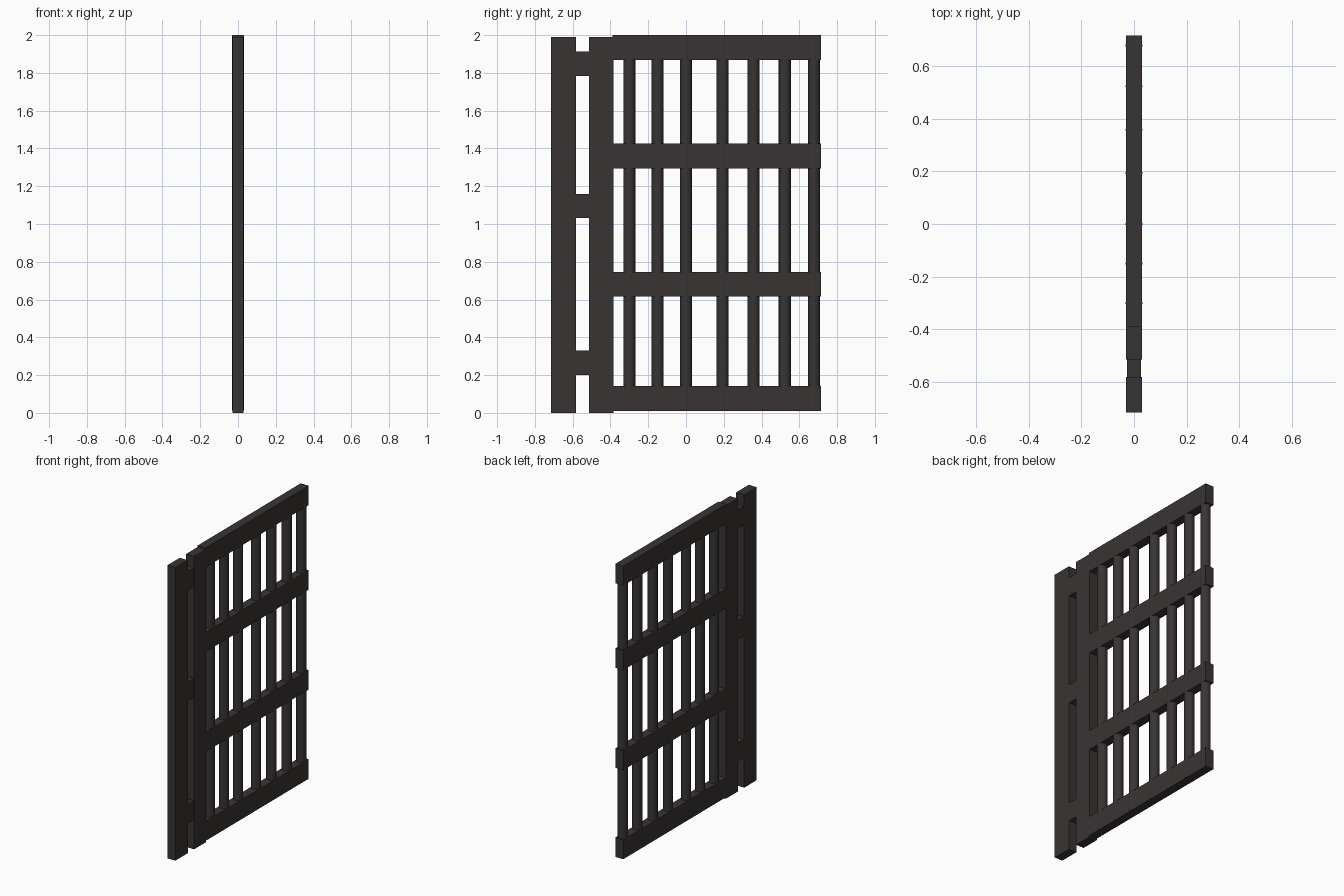
import bpy

if "Cube" in bpy.data.objects:
    bpy.data.objects.remove(bpy.data.objects["Cube"])

iron = bpy.data.materials.new("dark_iron")
iron.diffuse_color = (0.04, 0.034, 0.033, 1)
iron.use_nodes = True
iron.node_tree.nodes["Principled BSDF"].inputs["Base Color"].default_value = iron.diffuse_color


def box(name, half_x, y0, y1, z0, z1):
    bpy.ops.mesh.primitive_cube_add(size=1, location=(0, (y0 + y1) / 2, (z0 + z1) / 2))
    ob = bpy.context.object
    ob.name = name
    ob.scale = (2 * half_x, y1 - y0, z1 - z0)
    bpy.ops.object.transform_apply(location=False, rotation=False, scale=True)
    ob.data.materials.append(iron)


def bar(name, y, z0, z1, radius=0.032):
    bpy.ops.mesh.primitive_cylinder_add(vertices=16, radius=radius, depth=z1 - z0,
                                        location=(0, y, (z0 + z1) / 2))
    ob = bpy.context.object
    ob.name = name
    ob.data.materials.append(iron)
    bpy.ops.object.shade_smooth_by_angle()


# Fixed post and the gate's hinge-side stile
box("hinge_post", 0.03, -0.716, -0.582, 0, 1.99)
box("gate_stile", 0.03, -0.514, -0.385, 0, 1.99)

# Hinge blocks joining post and stile
for i, z in enumerate((0.265, 1.095, 1.848)):
    box(f"hinge_{i + 1}", 0.027, -0.582, -0.514, z - 0.064, z + 0.064)

# Horizontal rails
for i, z in enumerate((0.076, 0.681, 1.36, 1.934)):
    box(f"rail_{i + 1}", 0.03, -0.39, 0.716, z - 0.066, z + 0.066)

# Round vertical bars, running through the rails
for i, y in enumerate((-0.3, -0.15, 0.0, 0.194, 0.358, 0.523, 0.678)):
    bar(f"bar_{i + 1}", y, 0.013, 1.997)
